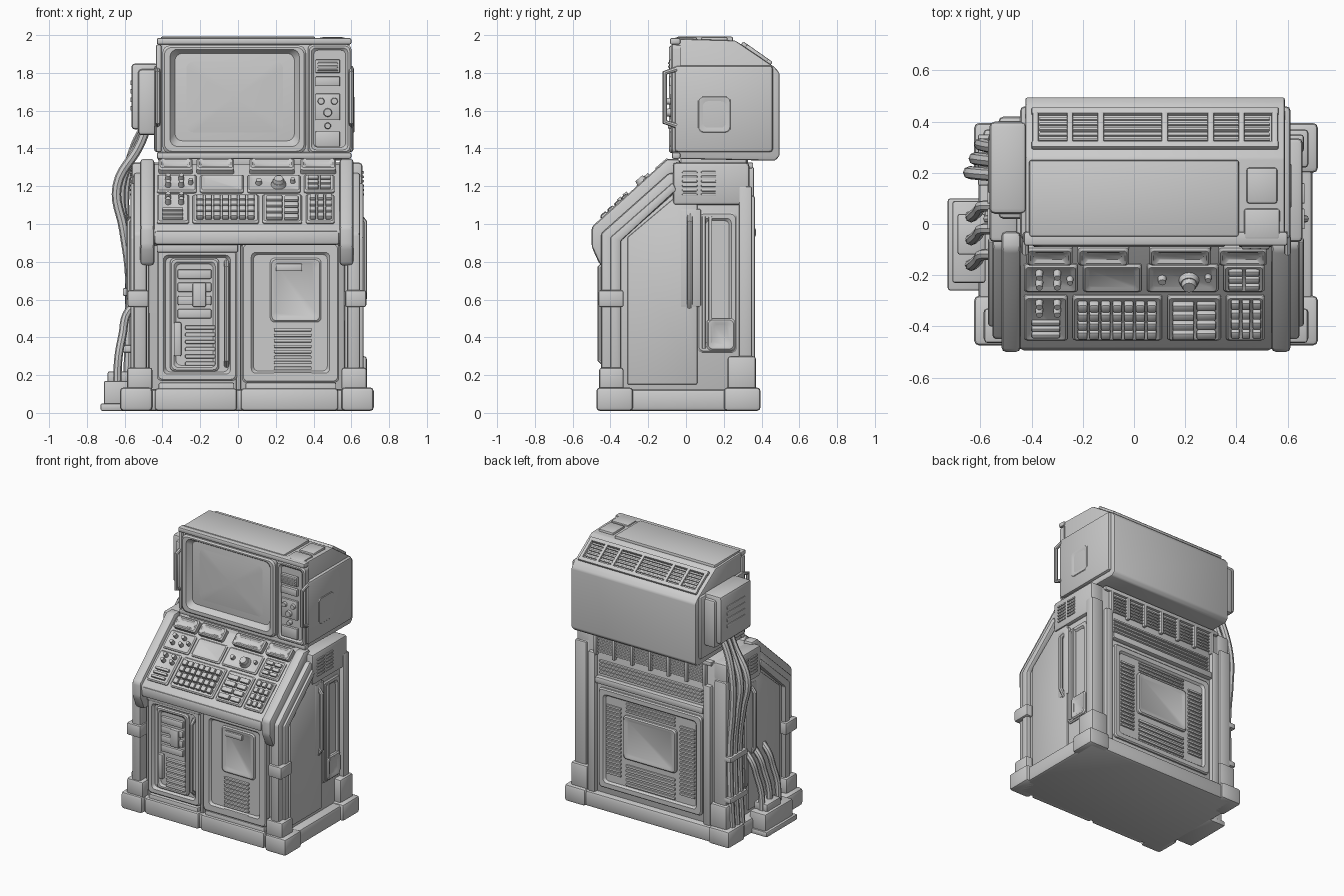
import bpy, bmesh, math
from mathutils import Matrix, Vector

CX = 0.047                       # centre line of the cabinet
I = Matrix.Identity(4)


def plane(u, v, d, o=(0, 0, 0)):
    """Matrix taking (across, up, outward) coordinates to the world."""
    m = Matrix((u, v, d)).transposed().to_4x4()
    m.translation = o
    return m


FRONT = plane((1, 0, 0), (0, 0, 1), (0, -1, 0))
BACK = plane((-1, 0, 0), (0, 0, 1), (0, 1, 0))
RIGHT = plane((0, 1, 0), (0, 0, 1), (1, 0, 0))
LEFT = plane((0, -1, 0), (0, 0, 1), (-1, 0, 0))
DESK = Matrix.Translation((0, -0.49, 0.97)) @ Matrix.Rotation(math.radians(40.6), 4, 'X')
HOOD = Matrix.Translation((0, 0.26, 1.975)) @ Matrix.Rotation(math.radians(-35), 4, 'X')


def finish(name, bm, bevel=0):
    if bevel:
        bmesh.ops.bevel(bm, geom=bm.edges[:], offset=bevel, segments=2, profile=0.5,
                        affect='EDGES', clamp_overlap=True)
    bmesh.ops.recalc_face_normals(bm, faces=bm.faces[:])
    me = bpy.data.meshes.new(name)
    bm.to_mesh(me)
    bm.free()
    bpy.context.collection.objects.link(bpy.data.objects.new(name, me))


def boxes(name, m, items, bevel=0.008):
    bm = bmesh.new()
    for a, b, c, d, e, f in items:
        t = Matrix.Translation(((a + b) / 2, (c + d) / 2, (e + f) / 2))
        s = Matrix.Diagonal((abs(b - a), abs(d - c), abs(f - e), 1))
        bmesh.ops.create_cube(bm, size=1, matrix=m @ t @ s)
    finish(name, bm, bevel)


def profile(name, pts, x0, x1, bevel=0.012):
    bm = bmesh.new()
    f = bm.faces.new([bm.verts.new((x0, y, z)) for y, z in pts])
    r = bmesh.ops.extrude_face_region(bm, geom=[f])
    bmesh.ops.translate(bm, vec=(x1 - x0, 0, 0),
                        verts=[v for v in r['geom'] if isinstance(v, bmesh.types.BMVert)])
    finish(name, bm, bevel)


def loft(name, m, rings):
    """Rounded rectangles (u0, u1, v0, v1, radius, depth) joined in order."""
    bm, loops = bmesh.new(), []
    for u0, u1, v0, v1, r, d in rings:
        ring = []
        for k, (cu, cv) in enumerate(((u1 - r, v1 - r), (u0 + r, v1 - r), (u0 + r, v0 + r), (u1 - r, v0 + r))):
            for j in range(5):
                a = math.pi / 2 * (k + j / 4)
                ring.append(bm.verts.new(m @ Vector((cu + r * math.cos(a), cv + r * math.sin(a), d))))
        loops.append(ring)
    for p, q in zip(loops, loops[1:]):
        for i in range(20):
            j = (i + 1) % 20
            bm.faces.new((p[i], p[j], q[j], q[i]))
    bm.faces.new(loops[0][::-1])
    bm.faces.new(loops[-1])
    finish(name, bm)


def panel(name, m, u0, u1, v0, v1, d0, d1, rim=0.03, sink=0.015, r=0.025):
    """Raised panel with a rounded rim and a sunk (or raised) middle."""
    def ring(i, d):
        return (u0 + i, u1 - i, v0 + i, v1 - i, r, d)
    loft(name, m, [ring(0, d0), ring(0, d1 - 0.008), ring(0.008, d1), ring(rim, d1), ring(rim + 0.012, d1 - sink)])


def discs(name, m, items):
    bm = bmesh.new()
    for u, v, r, d0, d1 in items:
        bmesh.ops.create_cone(bm, cap_ends=True, segments=16, radius1=r, radius2=r * 0.8, depth=d1 - d0,
                              matrix=m @ Matrix.Translation((u, v, (d0 + d1) / 2)))
    finish(name, bm)


def tube(name, pts, r, handle='AUTO'):
    cu = bpy.data.curves.new(name, 'CURVE')
    cu.dimensions, cu.bevel_depth, cu.bevel_resolution = '3D', r, 2
    cu.resolution_u, cu.use_fill_caps = 6 if handle == 'AUTO' else 1, True
    sp = cu.splines.new('BEZIER')
    sp.bezier_points.add(len(pts) - 1)
    for bp, p in zip(sp.bezier_points, pts):
        bp.co, bp.handle_left_type, bp.handle_right_type = p, handle, handle
    bpy.context.collection.objects.link(bpy.data.objects.new(name, cu))


def rows(u0, u1, v0, v1, n, d0, d1, fill=0.55):
    """n horizontal slats stacked between v0 and v1."""
    h = (v1 - v0) / n
    return [(u0, u1, v0 + i * h, v0 + (i + fill) * h, d0, d1) for i in range(n)]


# Cabinet core and plinth
profile("cabinet_body", [(-0.40, 0.08), (-0.40, 0.89), (-0.48, 0.90), (-0.49, 0.965), (-0.08, 1.317),
                         (0.335, 1.317), (0.335, 0.08)], CX - 0.52, CX + 0.52)
boxes("plinth", I, [(CX - 0.655, CX + 0.65, -0.44, 0.38, 0.01, 0.125)], 0.02)
boxes("plinth_front_covers", I, [(-0.44, -0.005, -0.458, -0.40, 0.012, 0.13), (0.015, 0.53, -0.458, -0.40, 0.012, 0.13)], 0.015)
boxes("plinth_kick_rail", FRONT, [(-0.42, -0.02, 0.10, 0.16, 0.38, 0.44), (0.04, 0.52, 0.10, 0.16, 0.38, 0.44)])
boxes("monitor_neck", I, [(-0.38, 0.48, -0.03, 0.32, 1.30, 1.38)], 0.01)

# Mirrored sides: posts, panels, arms, feet
for s, tag, SIDE in ((1, "right", RIGHT), (-1, "left", LEFT)):
    def X(x): return CX + s * x
    def B(x0, x1, y0, y1, z0, z1): return (X(x0), X(x1), y0, y1, z0, z1)
    profile(tag + "_side_panel", [(-0.37, 0.1), (-0.37, 0.94), (-0.06, 1.22), (0.335, 1.22), (0.335, 0.1)], X(0.5), X(0.585))
    profile(tag + "_side_inlay", [(-0.31, 0.15), (-0.31, 0.93), (-0.06, 1.14), (0.06, 1.14), (0.06, 0.15)], X(0.55), X(0.60), 0.008)
    profile(tag + "_console_arm", [(-0.455, 0.78), (-0.50, 0.88), (-0.50, 0.985), (-0.10, 1.345), (-0.03, 1.345),
                                   (-0.03, 1.22), (-0.39, 0.91), (-0.39, 0.78)], X(0.49), X(0.565), 0.018)
    profile(tag + "_outer_rib", [(-0.45, 0.14), (-0.45, 0.95), (-0.09, 1.27), (-0.02, 1.27), (-0.02, 1.20),
                                 (-0.36, 0.90), (-0.36, 0.14)], X(0.53), X(0.60), 0.015)
    profile(tag + "_edge_rib", [(-0.40, 0.14), (-0.40, 0.93), (-0.07, 1.22), (-0.05, 1.18), (-0.345, 0.91),
                                (-0.345, 0.14)], X(0.56), X(0.617), 0.01)
    boxes(tag + "_corner_feet", I, [B(0.50, 0.672, -0.475, -0.28, 0.01, 0.135), B(0.50, 0.672, 0.2, 0.395, 0.01, 0.135)], 0.02)
    boxes(tag + "_corner_blocks", I, [B(0.50, 0.635, -0.46, -0.33, 0.12, 0.24), B(0.50, 0.635, 0.22, 0.37, 0.12, 0.30)], 0.015)
    boxes(tag + "_rear_posts", I, [B(0.52, 0.617, 0.28, 0.35, 0.12, 1.2), B(0.44, 0.50, 0.30, 0.365, 0.12, 1.15)], 0.012)
    boxes(tag + "_post_clasp", I, [B(0.52, 0.632, -0.465, -0.33, 0.56, 0.65)], 0.012)
    boxes(tag + "_upper_vent_box", I, [B(0.5, 0.612, -0.07, 0.335, 1.10, 1.325)], 0.018)
    d = s * CX + 0.612
    us = [(s * a, s * b) for a, b in ((-0.02, 0.06), (0.08, 0.16))]
    boxes(tag + "_upper_vent_slats", SIDE, sum([rows(a, b, 1.15, 1.29, 6, d - 0.01, d + 0.008) for a, b in us], []), 0.004)
    a, b = sorted((s * 0.06, s * 0.27))
    panel(tag + "_service_panel", SIDE, a, b, 0.32, 1.06, d - 0.06, d - 0.014, 0.03, 0.012)
    a, b = sorted((s * 0.11, s * 0.26))
    panel(tag + "_service_hatch", SIDE, a, b, 0.33, 0.50, d - 0.05, d - 0.002, 0.02, 0.008)
    boxes(tag + "_handle_plate", SIDE, [(s * -0.03, s * 0.08, 0.56, 1.08, d - 0.06, d - 0.008)], 0.01)
    tube(tag + "_side_handle", [(X(0.59), 0.02, 1.05), (X(0.622), 0.02, 1.01), (X(0.622), 0.02, 0.61), (X(0.59), 0.02, 0.56)], 0.015, 'VECTOR')
    boxes(tag + "_side_strips", SIDE, [(s * y, s * (y + 0.018), 0.34, 1.04, d - 0.05, d - 0.004) for y in (0.085, 0.12)], 0.004)

# Left door: rim, equipment rows, long handle
panel("left_door", FRONT, -0.43, -0.005, 0.17, 0.87, 0.38, 0.44, 0.035, 0.02)
panel("left_door_inner_panel", FRONT, -0.36, -0.10, 0.22, 0.82, 0.40, 0.438, 0.02, 0.012)
boxes("left_door_modules", FRONT, [(-0.32, -0.14, z, z + 0.05, 0.41, 0.444) for z in (0.50, 0.57, 0.64, 0.71)]
      + [(-0.24, -0.17, 0.56, 0.69, 0.41, 0.452), (-0.34, -0.30, 0.30, 0.48, 0.41, 0.452)], 0.008)
boxes("left_door_slats", FRONT, rows(-0.28, -0.12, 0.25, 0.48, 6, 0.41, 0.445), 0.006)
tube("left_door_handle", [(-0.06, -0.42, 0.80), (-0.06, -0.455, 0.77), (-0.06, -0.455, 0.28), (-0.06, -0.42, 0.25)], 0.014, 'VECTOR')
boxes("door_lintel", FRONT, [(-0.43, 0.0, 0.85, 0.90, 0.38, 0.45), (-0.01, 0.015, 0.12, 0.9, 0.38, 0.425)], 0.008)

# Right door: recessed plate and louvres
panel("right_door", FRONT, 0.02, 0.535, 0.16, 0.90, 0.38, 0.44, 0.05, 0.015)
panel("right_door_plate", FRONT, 0.17, 0.44, 0.48, 0.82, 0.40, 0.436, 0.02, 0.008)
boxes("right_door_louvres", FRONT, rows(0.19, 0.39, 0.20, 0.46, 9, 0.40, 0.44), 0.005)
boxes("right_door_tag", FRONT, [(0.20, 0.34, 0.75, 0.79, 0.42, 0.442)], 0.006)

# Console: front lip, sub-panels, keys
boxes("console_front_lip", FRONT, [(CX - 0.49, CX + 0.49, 0.89, 0.965, 0.40, 0.495)], 0.015)
for i, (a, b, c, d) in enumerate(((-0.43, -0.26, 0.05, 0.28), (-0.24, 0.11, 0.05, 0.28), (0.13, 0.34, 0.05, 0.28),
                                  (0.36, 0.51, 0.05, 0.28), (-0.43, -0.22, 0.30, 0.44), (-0.20, 0.03, 0.30, 0.44),
                                  (0.05, 0.33, 0.30, 0.44), (0.35, 0.51, 0.30, 0.44))):
    panel("desk_section_%d" % (i + 1), DESK, a, b, c, d, -0.02, 0.012, 0.012, 0.006, 0.012)
boxes("keyboard_keys", DESK, [(-0.22 + 0.045 * i, -0.182 + 0.045 * i, 0.075 + 0.047 * j, 0.113 + 0.047 * j, 0, 0.034)
                              for i in range(7) for j in range(4)], 0.007)
boxes("wide_keys", DESK, rows(0.15, 0.235, 0.07, 0.265, 4, 0, 0.03, 0.7) + rows(0.245, 0.32, 0.07, 0.265, 4, 0, 0.026, 0.7), 0.006)
boxes("keypad_keys", DESK, [(0.38 + 0.042 * i, 0.412 + 0.042 * i, 0.075 + 0.05 * j, 0.112 + 0.05 * j, 0, 0.03)
                            for i in range(3) for j in range(4)], 0.006)
boxes("indicator_keys", DESK, rows(0.37, 0.425, 0.32, 0.43, 3, 0, 0.024, 0.7) + rows(0.435, 0.49, 0.32, 0.43, 3, 0, 0.024, 0.7), 0.005)
boxes("left_slider_block", DESK, rows(-0.40, -0.29, 0.075, 0.17, 3, 0, 0.024, 0.6), 0.005)
discs("desk_knobs", DESK, [(u, v, 0.016, 0, 0.04) for u in (-0.37, -0.30) for v in (0.21, 0.25, 0.35, 0.40)]
      + [(-0.25, 0.37, 0.014, 0, 0.035), (0.11, 0.37, 0.018, 0, 0.03), (0.29, 0.38, 0.014, 0, 0.03)])
discs("main_dial", DESK, [(0.215, 0.36, 0.042, 0, 0.03), (0.215, 0.36, 0.03, 0.03, 0.05)])
for i, (a, b) in enumerate(((-0.42, -0.24), (-0.22, -0.02), (0.06, 0.30), (0.33, 0.52))):
    panel("desk_display_%d" % (i + 1), DESK, a, b, 0.455, 0.545, -0.03, 0.035, 0.016, 0.01, 0.015)

# Monitor housing
profile("monitor_housing", [(-0.055, 1.365), (-0.055, 1.97), (-0.03, 1.98), (0.26, 1.972), (0.47, 1.83), (0.495, 1.80),
                            (0.495, 1.36), (0.47, 1.335), (-0.03, 1.345)], -0.425, 0.59, 0.01)
boxes("monitor_top_lid", I, [(-0.41, 0.41, -0.05, 0.25, 1.95, 1.992), (0.43, 0.57, -0.06, 0.06, 1.95, 1.988),
                             (0.44, 0.56, 0.08, 0.22, 1.95, 1.99)], 0.01)
boxes("monitor_side_caps", I, [(0.57, 0.612, -0.06, 0.46, 1.38, 1.84), (-0.445, -0.41, -0.06, 0.46, 1.38, 1.84)], 0.018)
panel("monitor_side_hatch", RIGHT, 0.06, 0.24, 1.48, 1.68, 0.58, 0.616, 0.018, 0.004)
S = [(-0.40, 0.36, 1.375, 1.945, 0.04, 0.04), (-0.40, 0.36, 1.375, 1.945, 0.04, 0.08), (-0.39, 0.35, 1.385, 1.935, 0.04, 0.09),
     (-0.36, 0.325, 1.41, 1.925, 0.04, 0.09), (-0.35, 0.315, 1.42, 1.918, 0.04, 0.075), (-0.33, 0.295, 1.445, 1.90, 0.04, 0.05)]
S += [(-0.33 + 0.3 * t, 0.295 - 0.3 * t, 1.445 + 0.215 * t, 1.90 - 0.215 * t, 0.04 * (1 - t) + 0.004, 0.05 + 0.015 * (1 - (1 - t) ** 2))
      for t in (0.05, 0.25, 0.5, 0.75, 0.98)]
loft("screen_and_bezel", FRONT, S)
boxes("monitor_face_frame", FRONT, [(-0.43, 0.60, 1.95, 1.985, 0.03, 0.085), (-0.43, 0.60, 1.345, 1.38, 0.03, 0.075),
                                    (-0.435, -0.405, 1.38, 1.95, 0.03, 0.075)], 0.01)
panel("monitor_control_column", FRONT, 0.37, 0.60, 1.375, 1.95, 0.03, 0.08, 0.018, 0.012)
boxes("control_column_modules", FRONT, [(0.41, 0.54, 1.80, 1.87, 0.06, 0.088), (0.41, 0.54, 1.73, 1.78, 0.06, 0.09),
                                        (0.41, 0.54, 1.55, 1.69, 0.06, 0.082), (0.41, 0.54, 1.41, 1.49, 0.06, 0.085)]
      + rows(0.42, 0.53, 1.81, 1.865, 3, 0.08, 0.096), 0.005)
discs("control_column_knobs", FRONT, [(0.44, 1.65, 0.02, 0.07, 0.10), (0.51, 1.65, 0.02, 0.07, 0.10),
                                      (0.475, 1.59, 0.025, 0.07, 0.10), (0.475, 1.52, 0.018, 0.06, 0.095)])
for x, tag in ((0.60, "right"), (-0.425, "left")):
    tube("monitor_handle_" + tag, [(x, -0.05, 1.82), (x, -0.112, 1.80), (x, -0.112, 1.54), (x, -0.05, 1.52)], 0.014, 'VECTOR')

# Sloping rear vents of the monitor
boxes("rear_hood_frame", HOOD, [(-0.40, 0.565, 0.04, 0.07, -0.02, 0.018), (-0.40, 0.565, 0.20, 0.23, -0.02, 0.018)]
      + [(x - 0.012, x + 0.012, 0.05, 0.22, -0.02, 0.018) for x in (-0.385, -0.25, -0.13, 0.12, 0.30, 0.42, 0.55)], 0.006)
boxes("rear_hood_slats", HOOD, rows(-0.37, 0.53, 0.075, 0.2, 5, -0.02, 0.01), 0.004)

# Cabinet rear
boxes("rear_upper_vents", BACK, [t for i in range(6) for t in rows(-CX - 0.44 + i * 0.148, -CX - 0.30 + i * 0.148, 1.15, 1.29, 6, 0.32, 0.345)]
      + [(-CX - 0.5, -CX + 0.5, 1.295, 1.325, 0.31, 0.355)], 0.005)
boxes("rear_vent_ribs", BACK, [(-CX - 0.456 + i * 0.148, -CX - 0.432 + i * 0.148, 1.13, 1.30, 0.32, 0.36) for i in range(7)], 0.006)
boxes("rear_slot_strip", BACK, rows(-CX - 0.42, -CX + 0.42, 1.0, 1.11, 4, 0.32, 0.35), 0.006)
boxes("rear_ledge", BACK, [(-CX - 0.44, -CX + 0.44, 0.93, 0.98, 0.32, 0.37)], 0.012)
panel("rear_main_panel", BACK, -CX - 0.42, -CX + 0.42, 0.17, 0.90, 0.32, 0.355, 0.04, 0.015)
boxes("rear_side_grilles", BACK, rows(-CX - 0.36, -CX - 0.24, 0.28, 0.80, 18, 0.33, 0.352)
      + rows(-CX + 0.24, -CX + 0.36, 0.28, 0.80, 18, 0.33, 0.352), 0.004)
boxes("rear_centre_slats", BACK, rows(-CX - 0.2, -CX + 0.2, 0.23, 0.40, 5, 0.33, 0.352)
      + rows(-CX - 0.2, -CX + 0.2, 0.77, 0.85, 3, 0.33, 0.352), 0.005)
panel("rear_centre_plate", BACK, -CX - 0.215, -CX + 0.215, 0.43, 0.75, 0.33, 0.362, 0.02, 0.006)

# Left connector box, cables and floor junction
boxes("cable_box", I, [(-0.565, -0.42, 0.04, 0.40, 1.50, 1.85), (-0.53, -0.42, 0.02, 0.42, 1.47, 1.82)], 0.02)
boxes("cable_box_ribs", LEFT, rows(-0.33, -0.12, 1.60, 1.78, 4, 0.55, 0.57), 0.005)
for i in range(3):
    o = 0.055 * i
    tube("main_cable_%d" % (i + 1), [(-0.47, 0.19 + o, 1.55), (-0.52 - o * 0.2, 0.19 + o, 1.42), (-0.64 + o * 0.4, 0.2 + o, 1.20),
         (-0.605 + o * 0.1, 0.2 + o, 0.97), (-0.575, 0.2 + o, 0.75), (-0.575, 0.2 + o, 0.45), (-0.585, 0.19 + o, 0.12)], 0.025)
boxes("cable_clamps", I, [(-0.61, -0.54, 0.15, 0.35, z, z + 0.04) for z in (0.32, 0.62)], 0.008)
boxes("floor_junction", I, [(-0.728, -0.58, -0.26, 0.10, 0.01, 0.05), (-0.71, -0.58, -0.23, 0.09, 0.04, 0.17),
                            (-0.69, -0.58, -0.12, 0.04, 0.16, 0.22)], 0.01)
for i, y in enumerate((-0.16, -0.06, 0.03)):
    tube("junction_cable_%d" % (i + 1), [(-0.64, y, 0.15), (-0.632, y, 0.3), (-0.61, y + 0.02, 0.42), (-0.59, y + 0.04, 0.52),
                                         (-0.54, y + 0.04, 0.58)], 0.022)

# Smooth shading with crisp edges
for o in bpy.context.scene.objects:
    o.select_set(True)
    if o.type == 'CURVE':
        bpy.context.view_layer.objects.active = o
bpy.ops.object.convert(target='MESH')
bpy.ops.object.shade_smooth_by_angle(angle=math.radians(35))
